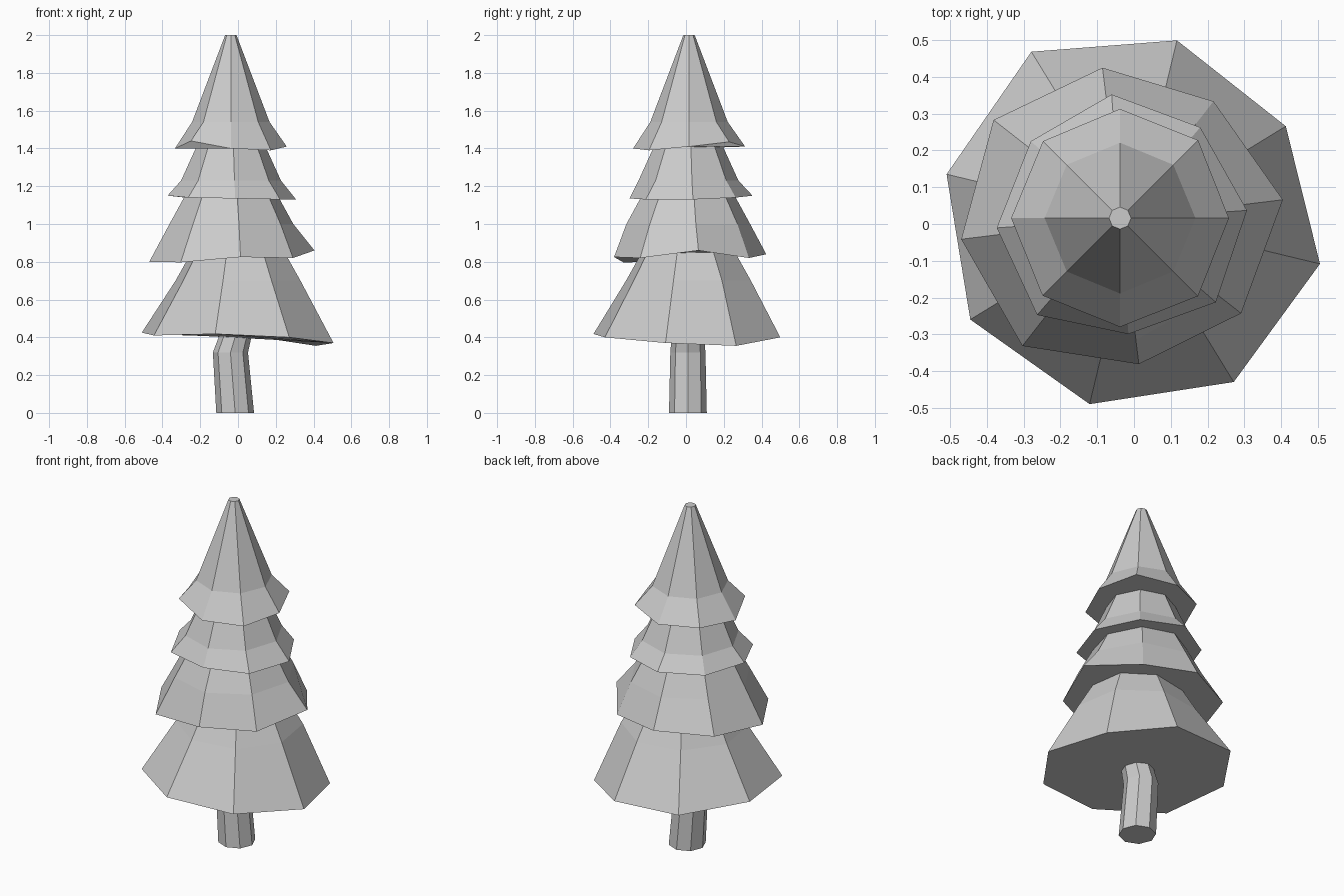
import bpy, bmesh
from math import cos, sin, radians

if "Cube" in bpy.data.objects:
    bpy.data.objects.remove(bpy.data.objects["Cube"])

SIDES = 8


def ring(cx, cy, phase, radii, heights):
    """Eight points around a centre; radii and heights may vary per corner."""
    pts = []
    for k in range(SIDES):
        a = radians(phase + 360 / SIDES * k)
        pts.append((cx + radii[k] * cos(a), cy + radii[k] * sin(a), heights[k]))
    return pts


def even(cx, cy, phase, r, z):
    return ring(cx, cy, phase, [r] * SIDES, [z] * SIDES)


def loft(name, rings):
    """Closed flat-shaded solid through a stack of rings, bottom to top."""
    bm = bmesh.new()
    loops = [[bm.verts.new(p) for p in r] for r in rings]
    for low, high in zip(loops, loops[1:]):
        for k in range(SIDES):
            n = (k + 1) % SIDES
            bm.faces.new((low[k], low[n], high[n], high[k]))
    bm.faces.new(loops[0][::-1])
    bm.faces.new(loops[-1])
    bmesh.ops.recalc_face_normals(bm, faces=bm.faces)
    mesh = bpy.data.meshes.new(name)
    bm.to_mesh(mesh)
    bm.free()
    obj = bpy.data.objects.new(name, mesh)
    bpy.context.collection.objects.link(obj)


# trunk with a slight bend
loft("trunk", [even(x, 0.01, 0, r, z) for x, r, z in
               ((-0.015, 0.1, 0), (-0.04, 0.093, 0.32), (-0.01, 0.085, 0.42), (-0.01, 0.085, 0.55))])

# foliage tiers: centre, phase, uneven rim radii and heights, then (radius, z) of upper rings
tiers = (
    ("bottom_tier", 0.0, 0.013, -13.5,
     (.52, .484, .50, .534, .524, .522, .517, .519),
     (.37, .355, .40, .41, .425, .41, .418, .40),
     ((.34, .70), (.225, .90))),
    ("lower_tier", -0.035, 0.012, 7,
     (.443, .408, .416, .44, .438, .436, .396, .414),
     (.86, .82, .84, .83, .80, .797, .825, .82),
     ((.33, 1.0), (.22, 1.2))),
    ("upper_tier", -0.037, 0.013, 4,
     (.345, .331, .34, .323, .337, .345, .313, .344),
     (1.13, 1.14, 1.15, 1.14, 1.15, 1.14, 1.135, 1.13),
     ((.265, 1.23), (.165, 1.45))),
    ("top_tier", -0.038, 0.016, 0,
     (.296, .30, .297, .296, .296, .298, .296, .30),
     (1.41, 1.435, 1.41, 1.41, 1.40, 1.44, 1.40, 1.39),
     ((.205, 1.54), (.03, 2.0))),
)
for name, cx, cy, phase, radii, heights, upper in tiers:
    rings = [ring(cx, cy, phase, radii, heights)]
    rings += [even(cx, cy, phase, r, z) for r, z in upper]
    loft(name, rings)
